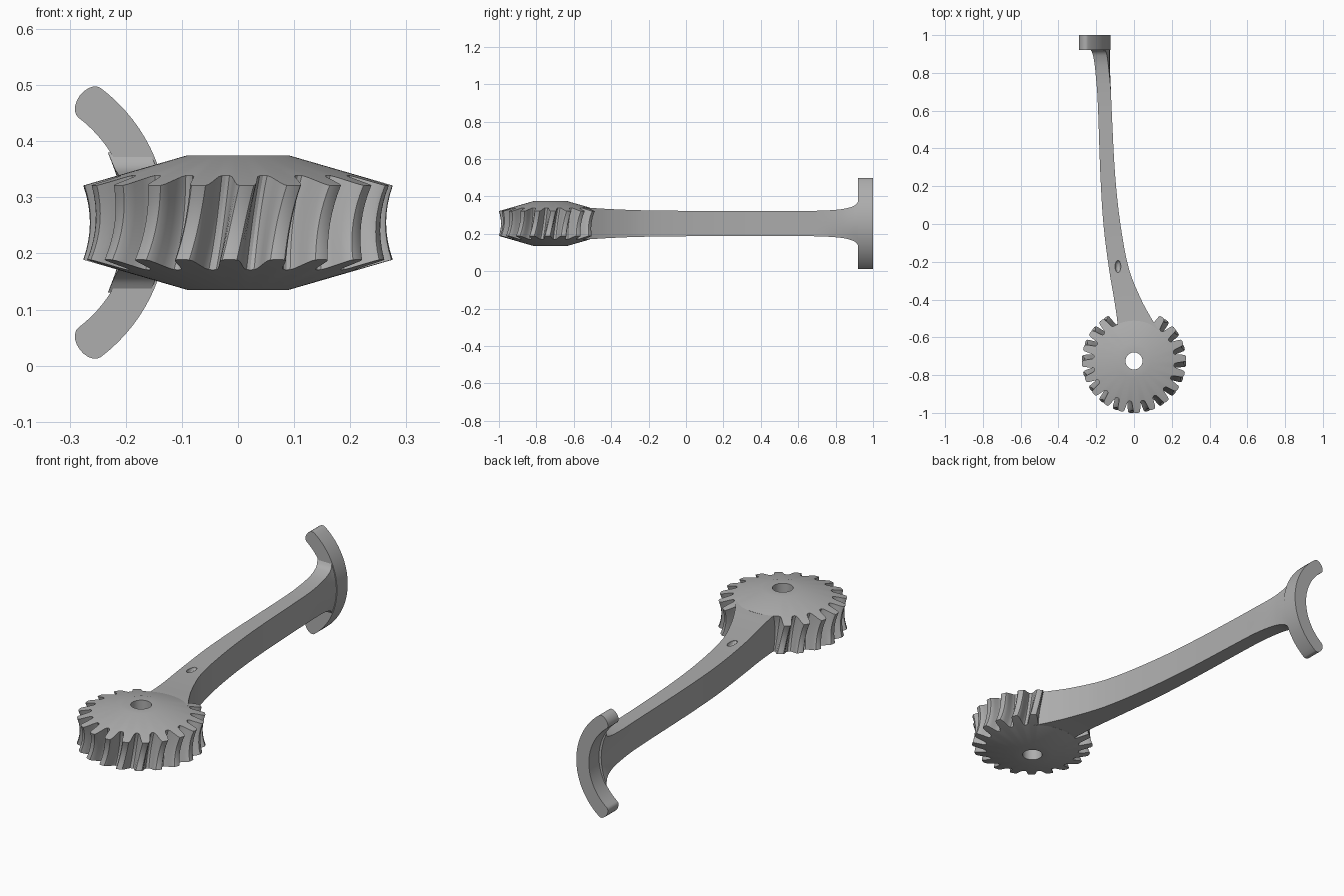
import bpy, bmesh, math

if "Cube" in bpy.data.objects:
    bpy.data.objects.remove(bpy.data.objects["Cube"])

ZC = 0.255                      # mid height of everything
GY = -0.725                     # gear centre in y

metal = bpy.data.materials.new("grey_metal")
metal.diffuse_color = (0.42, 0.42, 0.42, 1)
metal.use_nodes = True
metal.node_tree.nodes["Principled BSDF"].inputs["Base Color"].default_value = metal.diffuse_color


def finish(name, rings, closed=False):
    """Skin a list of equal-length point rings; cap ends unless closed."""
    bm = bmesh.new()
    vs = [[bm.verts.new(p) for p in ring] for ring in rings]
    n = len(rings[0])
    pairs = list(zip(vs, vs[1:])) + ([(vs[-1], vs[0])] if closed else [])
    for a, b in pairs:
        for i in range(n):
            j = (i + 1) % n
            bm.faces.new((a[i], a[j], b[j], b[i]))
    if not closed:
        bm.faces.new(vs[0])
        bm.faces.new(vs[-1])
    bmesh.ops.recalc_face_normals(bm, faces=bm.faces)
    me = bpy.data.meshes.new(name)
    bm.to_mesh(me)
    bm.free()
    ob = bpy.data.objects.new(name, me)
    bpy.context.collection.objects.link(ob)
    me.materials.append(metal)
    bpy.ops.object.select_all(action='DESELECT')
    ob.select_set(True)
    bpy.context.view_layer.objects.active = ob
    bpy.ops.object.shade_smooth_by_angle(angle=math.radians(32))
    return ob


# Gear wheel: throated helical teeth, shallow cone faces, bore through the middle
TEETH = 20
half_tooth = [(-.5, .213), (-.40, .215), (-.33, .222), (-.28, .238),
              (-.24, .255), (-.20, .269), (-.15, .275), (-.07, .276)]
tooth = half_tooth + [(-a, r) for a, r in reversed(half_tooth[1:])]
pitch = 2 * math.pi / TEETH
outline = []
for k in range(TEETH):
    for a, r in tooth:
        # teeth are left out where the arm joins
        outline.append(((k + a) * pitch, .213 if k in (4, 5, 6) else r))


def cone_half(r):
    return .12 - (r - .09) * .29


def flat_ring(r, z):
    return [(r * math.cos(a), GY + r * math.sin(a), z) for a, _ in outline]


def tooth_ring(t):
    ring = []
    for a, r in outline:
        h = cone_half(r)
        rr = r - .012 * (1 - t * t)
        aa = a + .055 * t
        ring.append((rr * math.cos(aa), GY + rr * math.sin(aa), ZC + t * h))
    return ring


rings = [flat_ring(.045, ZC - .12), flat_ring(.09, ZC - .12)]
rings += [tooth_ring(-1 + i / 4) for i in range(9)]
rings += [flat_ring(.09, ZC + .12), flat_ring(.045, ZC + .12)]
finish("gear_wheel", rings, closed=True)


# Arm: curved bar that widens into the gear and flares into the crescent
# stations: y, left x, right x, half height
stations = [(-.56, -.085, .13, .086), (-.50, -.09, .092, .083), (-.40, -.105, .038, .077),
            (-.24, -.132, -.026, .071), (0, -.162, -.072, .068), (.26, -.178, -.10, .067),
            (.6, -.19, -.118, .067), (.75, -.197, -.124, .070), (.84, -.20, -.128, .078),
            (.89, -.202, -.128, .091), (.91, -.203, -.128, .103), (.925, -.203, -.128, .125)]


def catmull(p, steps):
    out = []
    for i in range(len(p) - 1):
        q = [p[max(i - 1, 0)], p[i], p[i + 1], p[min(i + 2, len(p) - 1)]]
        h = q[2][0] - q[1][0]
        for s in range(steps):
            t = s / steps
            row = [q[1][0] + h * t]
            for c in range(1, 4):
                m1 = (q[2][c] - q[0][c]) / (q[2][0] - q[0][0]) * h
                m2 = (q[3][c] - q[1][c]) / (q[3][0] - q[1][0]) * h
                row.append((2*t**3 - 3*t*t + 1) * q[1][c] + (t**3 - 2*t*t + t) * m1
                           + (3*t*t - 2*t**3) * q[2][c] + (t**3 - t*t) * m2)
            out.append(row)
    return out + [list(p[-1])]


rings = []
for y, xl, xr, h in catmull(stations, 4):
    bend = min(max((y - .7) / .2, 0), 1)       # follow the crescent's curve
    zs = [h * (-1 + i / 3) for i in range(7)]
    side = lambda x, z: (x - bend * z * z / .54, y, ZC + z)
    rings.append([side(xr, z) for z in zs] + [side(xl, z) for z in reversed(zs)])
arm = finish("arm", rings)

# Small oil dimple in the top of the arm
bpy.ops.mesh.primitive_uv_sphere_add(segments=16, ring_count=8, location=(-.085, -.225, .329))
cutter = bpy.context.object
cutter.name = "dimple_cutter"
cutter.scale = (.016, .034, .022)
cutter.data.materials.append(metal)
cutter.hide_render = True
cutter.hide_set(True)
cut = arm.modifiers.new("dimple", 'BOOLEAN')
cut.operation = 'DIFFERENCE'
cut.object = cutter

# Crescent end plate: constant-width arc with rounded tips
CX, R_OUT, R_IN, SPAN = -.425, .30, .234, math.radians(53)
mid, w = (R_OUT + R_IN) / 2, (R_OUT - R_IN) / 2


def arc_point(r, ang, along=0):
    return (CX + r * math.cos(ang) - along * math.sin(ang),
            ZC + r * math.sin(ang) + along * math.cos(ang))


N = 28
angles = [-SPAN + 2 * SPAN * i / N for i in range(N + 1)]
caps = [math.pi * i / 10 for i in range(1, 10)]
profile = [arc_point(R_OUT, a) for a in angles]
profile += [arc_point(mid + w * math.cos(c), SPAN, .022 * math.sin(c)) for c in caps]
profile += [arc_point(R_IN, a) for a in reversed(angles)]
profile += [arc_point(mid - w * math.cos(c), -SPAN, -.022 * math.sin(c)) for c in caps]
finish("crescent_end", [[(x, y, z) for x, z in profile] for y in (.92, 1.0)])
